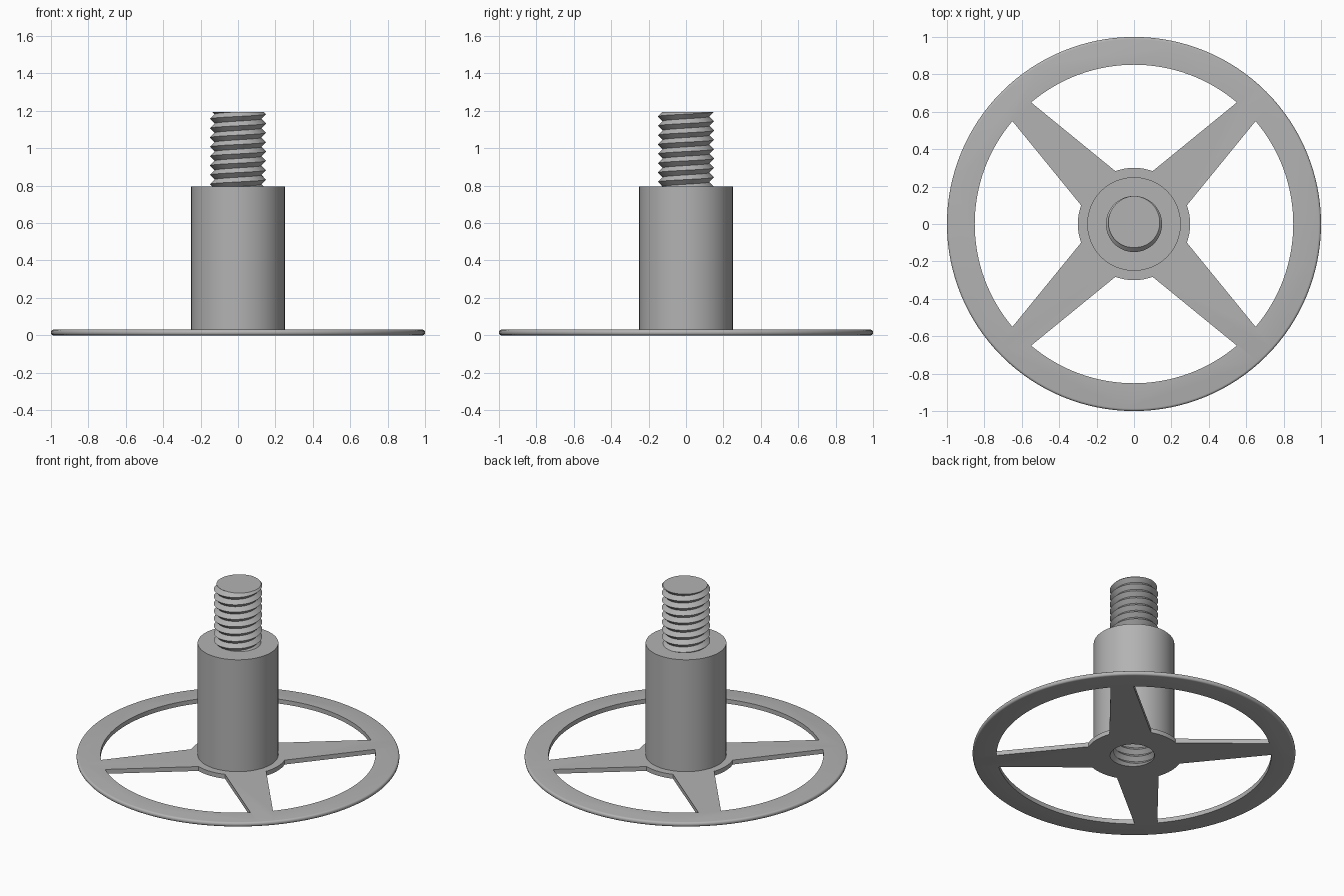
import bpy
import bmesh
from math import pi, tau, cos, sin, atan2, hypot, radians

if "Cube" in bpy.data.objects:
    bpy.data.objects.remove(bpy.data.objects["Cube"], do_unlink=True)

grey = bpy.data.materials.new("plain_grey")
grey.use_nodes = True
grey.diffuse_color = (0.45, 0.45, 0.45, 1)
grey.node_tree.nodes["Principled BSDF"].inputs["Base Color"].default_value = grey.diffuse_color

PLATE_TOP, COLUMN_TOP, STUD_TOP = 0.03, 0.795, 1.195
PITCH, CREST, ROOT, STEPS = 0.05, 0.15, 0.125, 64


def add_object(name, bm):
    bmesh.ops.recalc_face_normals(bm, faces=bm.faces)
    mesh = bpy.data.meshes.new(name)
    bm.to_mesh(mesh)
    bm.free()
    mesh.materials.append(grey)
    obj = bpy.data.objects.new(name, mesh)
    bpy.context.collection.objects.link(obj)
    return obj


def activate(obj):
    bpy.ops.object.select_all(action='DESELECT')
    obj.select_set(True)
    bpy.context.view_layer.objects.active = obj


def arc(radius, start, end, count):
    return [(radius * cos(start + (end - start) * i / count),
             radius * sin(start + (end - start) * i / count)) for i in range(count + 1)]


def prism(name, points, bottom, top, bevel=0):
    bm = bmesh.new()
    face = bm.faces.new([bm.verts.new((x, y, bottom)) for x, y in points])
    moved = bmesh.ops.extrude_face_region(bm, geom=[face])["geom"]
    bmesh.ops.translate(bm, vec=(0, 0, top - bottom),
                        verts=[v for v in moved if isinstance(v, bmesh.types.BMVert)])
    if bevel:
        rims = [e for e in bm.edges if abs(e.verts[0].co.z - e.verts[1].co.z) < 1e-5]
        bmesh.ops.bevel(bm, geom=rims, offset=bevel, segments=4, profile=0.5, affect='EDGES')
    return add_object(name, bm)


def thread(name, bottom, top):
    """Solid V-thread; the crest meets the top plane on the +y side."""
    bm = bmesh.new()
    turns = int((top - bottom) / PITCH) + 5
    start = top - (turns - 2) * PITCH
    crest, root = [], []
    for j in range(turns * STEPS + 1):
        a = tau * j / STEPS + pi / 2
        z = start + PITCH * j / STEPS
        crest.append(bm.verts.new((CREST * cos(a), CREST * sin(a), z)))
        root.append(bm.verts.new((ROOT * cos(a), ROOT * sin(a), z + PITCH / 2)))
    for j in range(turns * STEPS):
        bm.faces.new((crest[j], crest[j + 1], root[j + 1], root[j]))
        if j + STEPS + 1 < len(crest):
            bm.faces.new((root[j], root[j + 1], crest[j + STEPS + 1], crest[j + STEPS]))
    # Trim both ends flat and cap them
    for z, normal in ((bottom, -1), (top, 1)):
        bmesh.ops.bisect_plane(bm, geom=bm.verts[:] + bm.edges[:] + bm.faces[:],
                               plane_co=(0, 0, z), plane_no=(0, 0, normal), clear_outer=True)
    bmesh.ops.remove_doubles(bm, verts=bm.verts, dist=1e-5)
    bmesh.ops.holes_fill(bm, edges=[e for e in bm.edges if e.is_boundary], sides=0)
    return add_object(name, bm)


def cut(target, cutter):
    activate(target)
    mod = target.modifiers.new("cut", 'BOOLEAN')
    mod.operation, mod.solver, mod.object = 'DIFFERENCE', 'EXACT', cutter
    bpy.ops.object.modifier_apply(modifier=mod.name)


# Wheel plate with a rounded rim
wheel = prism("wheel_plate", arc(1, 0, tau, 128)[:-1], 0, PLATE_TOP, bevel=0.013)

# Four windows leave the tapered spokes between hub and rim
outer_half = atan2(0.55, 0.65)
inner_half = atan2(0.10, 0.283)
for i in range(4):
    mid = i * pi / 2
    outline = (arc(hypot(0.55, 0.65), mid - outer_half, mid + outer_half, 32)
               + arc(0.30, mid + inner_half, mid - inner_half, 12))
    window = prism("window_cutter", outline, -0.1, 0.1)
    cut(wheel, window)
    bpy.data.objects.remove(window, do_unlink=True)

# Column and threaded stud
column = prism("column", arc(0.25, 0, tau, 96)[:-1], PLATE_TOP, COLUMN_TOP)
stud = thread("threaded_stud", COLUMN_TOP, STUD_TOP)

# Threaded socket from below
socket = thread("socket_cutter", -0.02, 0.42)
for part in (wheel, column):
    cut(part, socket)
bpy.data.objects.remove(socket, do_unlink=True)

for part in (wheel, column, stud):
    activate(part)
    bpy.ops.object.shade_smooth_by_angle(angle=radians(30))
